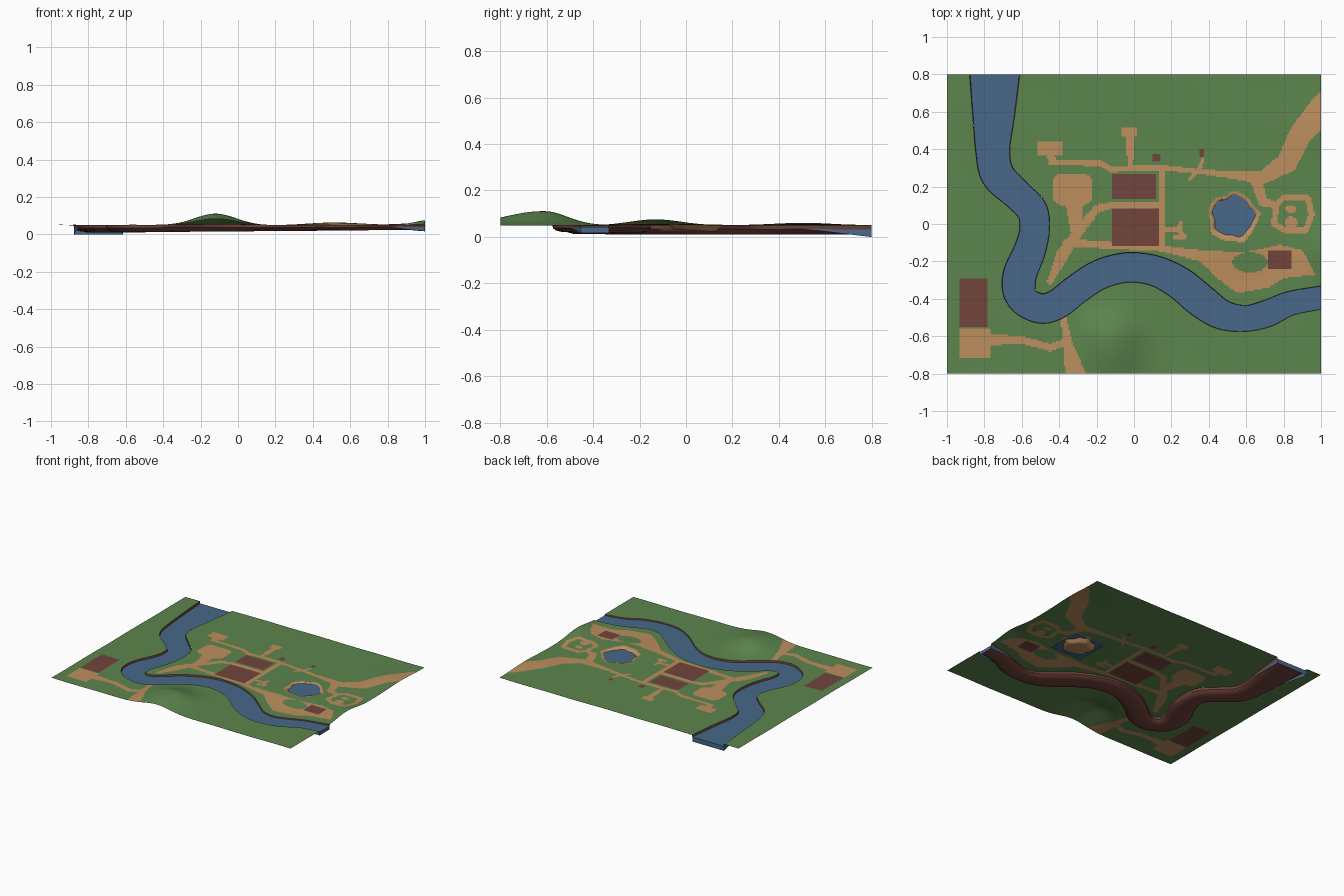
import bpy, bmesh, math
from mathutils import Vector, kdtree

if "Cube" in bpy.data.objects:
    bpy.data.objects.remove(bpy.data.objects["Cube"])


def material(name, rgb):
    m = bpy.data.materials.new(name)
    m.diffuse_color = (*rgb, 1)
    m.use_nodes = True
    m.node_tree.nodes["Principled BSDF"].inputs["Base Color"].default_value = m.diffuse_color
    return m


GRASS = material("grass", (0.107, 0.235, 0.074))
DIRT = material("dirt", (0.51, 0.275, 0.112))
EARTH = material("red_earth", (0.17, 0.058, 0.045))
WATER = material("water", (0.065, 0.138, 0.254))

# River centreline: x, y, half width
RIVER = [(-.745, .8, .135), (-.75, .6, .115), (-.755, .39, .092), (-.727, .26, .09),
         (-.625, .158, .082), (-.545, .072, .082), (-.532, -.035, .08), (-.56, -.147, .085),
         (-.61, -.27, .09), (-.613, -.36, .088), (-.575, -.42, .08), (-.49, -.452, .08),
         (-.405, -.425, .08), (-.315, -.355, .08), (-.203, -.28, .08), (-.1, -.243, .08),
         (0, -.232, .08), (.123, -.254, .082), (.246, -.318, .088), (.364, -.414, .09),
         (.47, -.484, .08), (.594, -.505, .07), (.71, -.479, .072), (.834, -.425, .065),
         (1, -.393, .062)]
POND = (.53, .035)


def catmull(pts, n):
    p = [Vector(q) for q in pts]
    p = [2 * p[0] - p[1]] + p + [2 * p[-1] - p[-2]]
    out = []
    for a, b, c, d in zip(p, p[1:], p[2:], p[3:]):
        for k in range(n):
            t = k / n
            out.append(.5 * (2 * b + (c - a) * t + (2 * a - 5 * b + 4 * c - d) * t * t
                             + (3 * b - a - 3 * c + d) * t ** 3))
    return out + [p[-2]]


LINE = catmull(RIVER, 12)
tree = kdtree.KDTree(len(LINE))
for i, q in enumerate(LINE):
    tree.insert((q.x, q.y, 0), i)
tree.balance()


def river_dist(x, y):
    co, i, d = tree.find((x, y, 0))
    return d - LINE[i].z, co


def pond_radius(x, y):
    dx, dy = x - POND[0], y - POND[1]
    a = math.atan2(dy, dx)
    return math.hypot(dx, dy) / (1 + .06 * math.sin(5 * a + 1) + .03 * math.sin(9 * a))


def bump(x, y, cx, cy, sx, sy, h):
    return h * math.exp(-((x - cx) / sx) ** 2 / 2 - ((y - cy) / sy) ** 2 / 2)


def height(x, y):
    z = .05 + .0015 * math.sin(9 * x + 5 * y) * math.sin(7 * y - 4 * x)
    z += bump(x, y, -.12, -.61, .11, .17 if y < -.61 else .1, .06)
    z += bump(x, y, 1.02, -.13, .07, .11, .025) + bump(x, y, 1, .52, .15, .12, .01)
    z += bump(x, y, .52, -.1, .15, .12, .013)
    r = pond_radius(x, y)
    if r < .12:
        z -= .03 * min(1, (.12 - r) / .035)
    return z


# Ground painting: each region is (material slot, bounding box, test)
regions = []


def stroke(slot, *pts):
    for a, b in zip(pts, pts[1:]):
        def test(x, y, a=a, b=b):
            dx, dy = b[0] - a[0], b[1] - a[1]
            t = max(0, min(1, ((x - a[0]) * dx + (y - a[1]) * dy) / (dx * dx + dy * dy)))
            return math.hypot(x - a[0] - t * dx, y - a[1] - t * dy) < a[2] + t * (b[2] - a[2])
        w = max(a[2], b[2])
        regions.append((slot, min(a[0], b[0]) - w, max(a[0], b[0]) + w,
                        min(a[1], b[1]) - w, max(a[1], b[1]) + w, test))


def rect(slot, x0, x1, y0, y1):
    regions.append((slot, x0, x1, y0, y1, lambda x, y: True))


def oval(slot, cx, cy, rx, ry, power=2):
    regions.append((slot, cx - rx, cx + rx, cy - ry, cy + ry,
                    lambda x, y: abs((x - cx) / rx) ** power + abs((y - cy) / ry) ** power < 1))


def polygon(slot, *p):
    def test(x, y):
        inside = False
        for (ax, ay), (bx, by) in zip(p, p[1:] + p[:1]):
            if (ay > y) != (by > y) and x < ax + (y - ay) * (bx - ax) / (by - ay):
                inside = not inside
        return inside
    regions.append((slot, -1, 1, min(q[1] for q in p), max(q[1] for q in p), test))


# Main road and northern lane
stroke(1, (1.02, .63, .075), (.89, .48, .06), (.82, .33, .055), (.69, .25, .035), (.54, .26, .02),
       (.35, .28, .013), (.17, .3, .014), (-.02, .3, .013), (-.12, .29, .015), (-.18, .325, .015), (-.45, .33, .012))
rect(1, -.52, -.38, .37, .44)
stroke(1, (-.45, .38, .025), (-.43, .33, .015))
rect(1, -.07, .02, .465, .515)
stroke(1, (-.02, .48, .025), (-.02, .3, .013))
stroke(1, (.37, .35, .008), (.35, .3, .012), (.3, .24, .01))
# Village yards and lanes
oval(1, -.33, .185, .107, .085, 4)
stroke(1, (-.32, .12, .05), (-.31, -.03, .03))
stroke(1, (.15, .1, .015), (-.12, .1, .016), (-.2, .08, .022), (-.31, -.06, .025), (-.38, -.16, .035), (-.45, -.31, .015))
stroke(1, (.15, .3, .015), (.15, -.12, .017))
stroke(1, (-.36, -.1, .02), (.14, -.13, .016), (.36, -.17, .03))
stroke(1, (.16, -.03, .01), (.24, -.03, .012), (.27, -.07, .012), (.22, -.07, .012))
stroke(1, (.25, .01, .01), (.24, -.04, .012))
# Eastern yard with a green island
polygon(1, (.3, -.14), (.6, -.15), (.78, -.11), (.9, -.14), (.97, -.27), (.8, -.29),
        (.72, -.34), (.55, -.37), (.42, -.27))
oval(0, .62, -.205, .095, .053)
rect(2, .72, .84, -.24, -.14)
# Pond shore, eastern loop
regions.append((1, .35, .7, -.15, .2, lambda x, y: pond_radius(x, y) < .133))
stroke(1, (.65, .24, .03), (.69, .12, .025), (.76, .1, .016), (.75, 0, .016), (.8, -.03, .016),
       (.92, -.03, .016), (.95, .05, .016), (.93, .14, .016), (.8, .14, .016), (.76, .1, .016))
oval(1, .84, .08, .03, .022)
oval(1, .84, .01, .035, .03)
# South-western lanes
rect(1, -.93, -.77, -.72, -.56)
stroke(1, (-.78, -.62, .03), (-.6, -.62, .02), (-.45, -.66, .02), (-.36, -.63, .02))
stroke(1, (-.38, -.49, .015), (-.35, -.65, .025), (-.31, -.82, .06))
# Bare building plots
for box in [(-.12, .12, .13, .27), (-.12, .13, -.12, .08), (-.93, -.78, -.55, -.29),
            (.1, .14, .335, .375), (.35, .375, .36, .4)]:
    rect(2, *box)


def make(name, bm, mats):
    me = bpy.data.meshes.new(name)
    bm.to_mesh(me)
    bm.free()
    ob = bpy.data.objects.new(name, me)
    bpy.context.collection.objects.link(ob)
    for m in mats:
        me.materials.append(m)
    bpy.context.view_layer.objects.active = ob
    bpy.ops.object.select_all(action='DESELECT')
    ob.select_set(True)
    bpy.ops.object.shade_smooth_by_angle(angle=math.radians(35))
    return ob


# Terrain sheet, snapped to the banks and opened along the river
NX, NY = 240, 192
CELL = 2 / NX
bm = bmesh.new()
grid = []
for j in range(NY + 1):
    row = []
    for i in range(NX + 1):
        x, y = -1 + 2 * i / NX, -.8 + 1.6 * j / NY
        d, c = river_dist(x, y)
        if abs(d) < .7 * CELL:
            v = Vector((x - c.x, y - c.y)).normalized() * d
            x = x if i in (0, NX) else x - v.x
            y = y if j in (0, NY) else y - v.y
        row.append(bm.verts.new((x, y, height(x, y))))
    grid.append(row)
for j in range(NY):
    for i in range(NX):
        q = (grid[j][i], grid[j][i + 1], grid[j + 1][i + 1], grid[j + 1][i])
        x, y = sum(v.co.x for v in q) / 4, sum(v.co.y for v in q) / 4
        if river_dist(x, y)[0] < 0:
            continue
        f = bm.faces.new(q)
        for slot, x0, x1, y0, y1, test in regions:
            if x0 < x < x1 and y0 < y < y1 and test(x, y):
                f.material_index = slot
bmesh.ops.delete(bm, geom=[v for v in bm.verts if not v.link_faces], context='VERTS')
make("terrain", bm, [GRASS, DIRT, EARTH])


def ribbon(name, section, mat, caps=False):
    """Sweep section(u, point) -> [(side fraction, z function)] along the river."""
    bm = bmesh.new()
    rows, last = [], len(LINE) - 1
    for i, q in enumerate(LINE):
        t = LINE[min(i + 1, last)] - LINE[max(i - 1, 0)]
        n = Vector((-t.y, t.x)).normalized()
        if i == 0:
            n = Vector((1, 0))
        if i == last:
            n = Vector((0, 1))
        row = []
        for s, z in section(i / last):
            x, y = q.x + n.x * q.z * s, q.y + n.y * q.z * s
            row.append(bm.verts.new((x, y, z(x, y))))
        rows.append(row)
    for a, b in zip(rows, rows[1:]):
        for k in range(len(a) - 1):
            bm.faces.new((a[k], a[k + 1], b[k + 1], b[k]))
    if caps:
        bm.faces.new(rows[0][::-1])
        bm.faces.new(rows[-1])
    return make(name, bm, [mat])


# Riverbed channel
def bed_section(u):
    floor = .008 + .016 * u ** 2
    prof = [(1, 0), (.97, .4), (.8, .75), (.4, .97)]
    prof += [(-s, d) for s, d in prof[::-1]]
    return [(s, lambda x, y, d=d: height(x, y) * (1 - d) + floor * d) for s, d in prof]


ribbon("riverbed", bed_section, EARTH)


# River water, thick only at its two open ends
def water_section(u):
    top = .034 + .008 * u
    drop = (.034 - .009 * u) * max(0, 1 - min(u, 1 - u) / .06) + .0005
    return [(s, lambda x, y, z=z: z) for s, z in
            [(.97, top - drop), (.97, top), (-.97, top), (-.97, top - drop)]]


ribbon("river_water", water_section, WATER, caps=True)

# Pond water: a square sheet resting inside the basin
bm = bmesh.new()
bmesh.ops.create_grid(bm, x_segments=1, y_segments=1, size=.13)
bmesh.ops.translate(bm, verts=bm.verts, vec=(*POND, .047))
make("pond_water", bm, [WATER])
